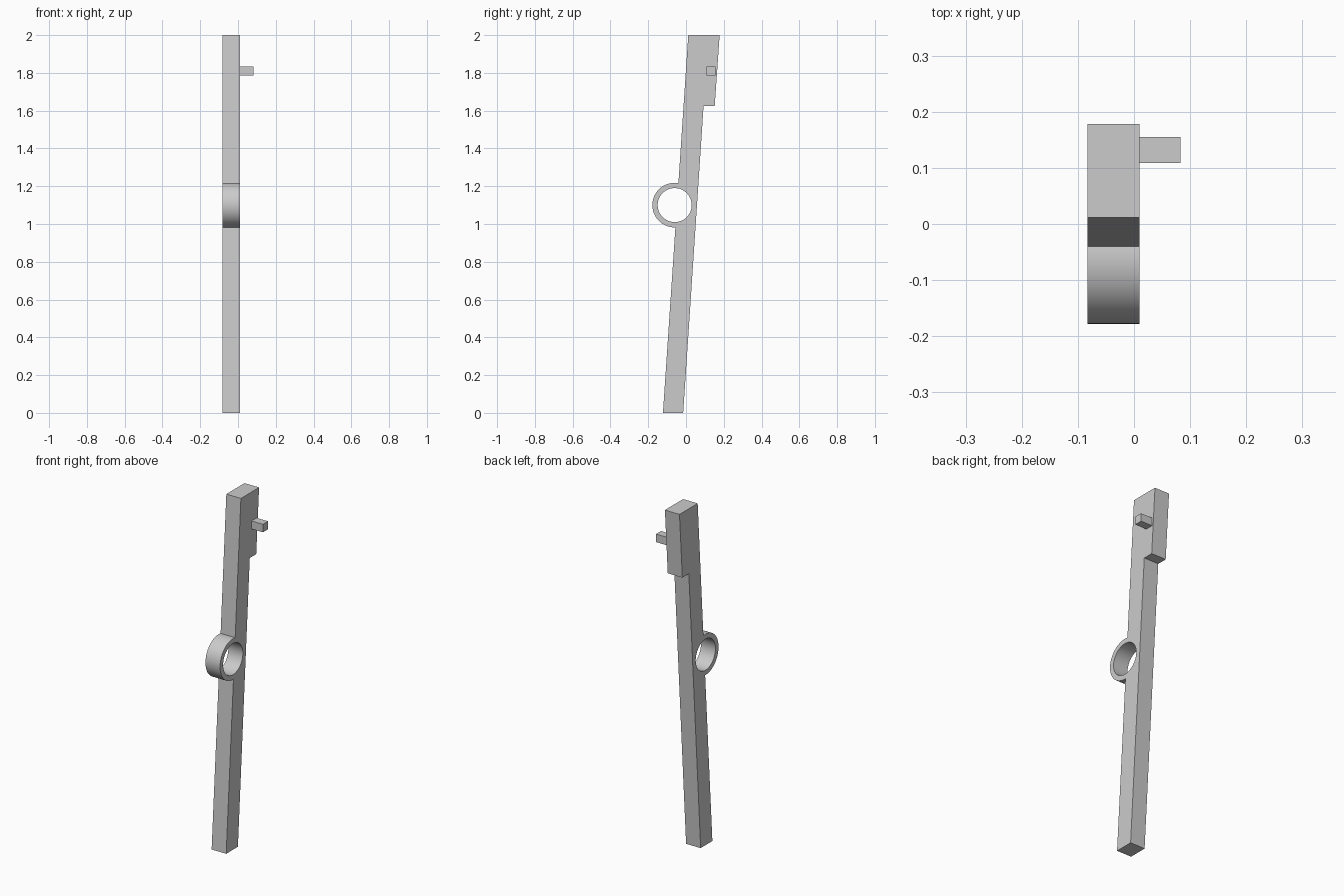
import bpy, bmesh
from math import cos, sin, radians, pi

cube = bpy.data.objects.get("Cube")
if cube:
    bpy.data.objects.remove(cube, do_unlink=True)

grey = bpy.data.materials.new("light grey")
grey.use_nodes = True
grey.diffuse_color = (0.6, 0.6, 0.6, 1)
grey.node_tree.nodes["Principled BSDF"].inputs["Base Color"].default_value = (0.6, 0.6, 0.6, 1)


def arc(cy, cz, r, start, end, steps):
    """Points on a circular arc in the side plane, angles in radians."""
    angles = [start + (end - start) * i / steps for i in range(steps + 1)]
    return [(cy + r * cos(a), cz + r * sin(a)) for a in angles]


def extrude_profile(name, loops, x0, x1):
    """Fill outline loops (holes allowed) in the side plane and extrude along x."""
    bm = bmesh.new()
    edges = []
    for loop in loops:
        verts = [bm.verts.new((x0, y, z)) for y, z in loop]
        edges += [bm.edges.new((v, verts[i - 1])) for i, v in enumerate(verts)]
    bmesh.ops.triangle_fill(bm, use_beauty=True, edges=edges)
    res = bmesh.ops.extrude_face_region(bm, geom=bm.faces[:], use_keep_orig=True)
    moved = [g for g in res["geom"] if isinstance(g, bmesh.types.BMVert)]
    bmesh.ops.translate(bm, verts=moved, vec=(x1 - x0, 0, 0))
    bmesh.ops.recalc_face_normals(bm, faces=bm.faces[:])
    mesh = bpy.data.meshes.new(name)
    bm.to_mesh(mesh)
    bm.free()
    mesh.materials.append(grey)
    obj = bpy.data.objects.new(name, mesh)
    bpy.context.collection.objects.link(obj)
    bpy.ops.object.select_all(action="DESELECT")
    obj.select_set(True)
    bpy.context.view_layer.objects.active = obj
    bpy.ops.object.shade_smooth_by_angle(angle=radians(30))
    return obj


# Leaning arm: thicker head at the top, ring bulging from the front edge
RING = (-0.06, 1.1)
outline = [(-0.122, 0), (-0.015, 0), (0.093, 1.625), (0.152, 1.625), (0.178, 2), (0.012, 2)]
outline += arc(*RING, 0.118, radians(80.3), radians(271.9), 48)
hole = arc(*RING, 0.09, 0, 2 * pi, 72)[:-1]
extrude_profile("arm_with_ring", [outline, hole], -0.083, 0.01)

# Small square peg on the left side of the head
peg = [(0.109, 1.787), (0.155, 1.787), (0.155, 1.833), (0.109, 1.833)]
extrude_profile("side_peg", [peg], 0.01, 0.083)
